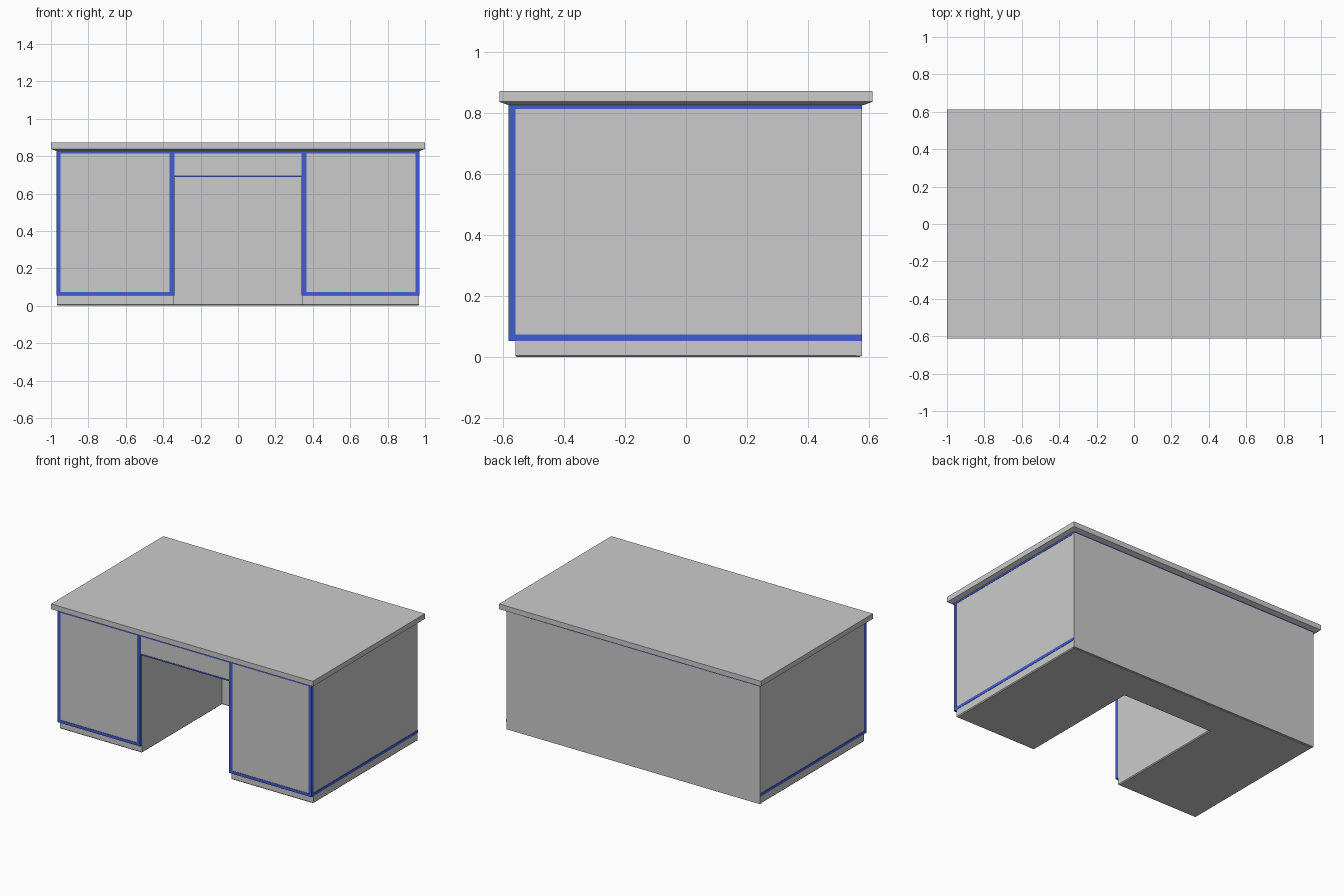
import bpy, bmesh

if "Cube" in bpy.data.objects:
    bpy.data.objects.remove(bpy.data.objects["Cube"])

blue = bpy.data.materials.new("blue_trim")
blue.diffuse_color = (0.055, 0.11, 0.65, 1)
blue.use_nodes = True
blue.node_tree.nodes["Principled BSDF"].inputs["Base Color"].default_value = blue.diffuse_color


def finish(name, bm, mat=None):
    bmesh.ops.recalc_face_normals(bm, faces=bm.faces[:])
    me = bpy.data.meshes.new(name)
    bm.to_mesh(me)
    bm.free()
    if mat:
        me.materials.append(mat)
    ob = bpy.data.objects.new(name, me)
    bpy.context.collection.objects.link(ob)
    return ob


def prism(name, pts, z0, z1, mat=None, chamfer=0):
    """Extrude an outline from z0 to z1, optionally chamfering the bottom rim."""
    bm = bmesh.new()
    f = bm.faces.new([bm.verts.new((x, y, z0)) for x, y in pts])
    r = bmesh.ops.extrude_face_region(bm, geom=[f], use_keep_orig=True)
    for v in r["geom"]:
        if isinstance(v, bmesh.types.BMVert):
            v.co.z = z1
    if chamfer:
        rim = [e for e in bm.edges if all(abs(v.co.z - z0) < 1e-6 for v in e.verts)]
        bmesh.ops.bevel(bm, geom=rim, offset=chamfer, segments=1, affect='EDGES')
    return finish(name, bm, mat)


def box(name, x0, x1, y0, y1, z0, z1, mat=None):
    return prism(name, [(x0, y0), (x1, y0), (x1, y1), (x0, y1)], z0, z1, mat)


def pair(name, x0, x1, *rest):
    box("right_" + name, x0, x1, *rest)
    box("left_" + name, -x1, -x0, *rest)


def u_shape(w, front, back, k, kback):
    return [(-w, front), (-k, front), (-k, kback), (k, kback),
            (k, front), (w, front), (w, back), (-w, back)]


W, F, P, B = 0.97, -0.583, -0.56, 0.575   # half width, frame front, panel front, back
K, KB = 0.34, 0.315                       # kneehole half width and rear wall

# Worktop with an underside that slopes in towards the carcass
bm = bmesh.new()
rings = [[bm.verts.new((sx * w, sy * d, z)) for sx, sy in ((-1, -1), (1, -1), (1, 1), (-1, 1))]
         for w, d, z in ((0.97, 0.583, 0.827), (1, 0.612, 0.838), (1, 0.612, 0.874))]
bm.faces.new(rings[0])
bm.faces.new(rings[2])
for a, b in zip(rings, rings[1:]):
    for i in range(4):
        j = (i + 1) % 4
        bm.faces.new((a[i], a[j], b[j], b[i]))
finish("worktop", bm)

# Plinth and carcass around the kneehole
prism("plinth", u_shape(W - 0.002, P, B, K + 0.001, KB), 0, 0.054, None, 0.006)
prism("carcass", u_shape(W - 0.002, P, B, K + 0.001, KB), 0.054, 0.816)
box("kneehole_ceiling", -K - 0.001, K + 0.001, P, KB, 0.692, 0.816)
box("back_panel", -W + 0.001, W - 0.001, B - 0.015, B + 0.003, 0.004, 0.822)

# Blue rails: below the worktop and along the pedestal bottoms
box("top_rail", -W, W, F, B + 0.003, 0.815, 0.828, blue)
pair("bottom_rail", K + 0.015, W, F, B + 0.002, 0.054, 0.074, blue)

# Blue front frame
pair("outer_post", W - 0.022, W, F, P, 0.054, 0.82, blue)
pair("inner_post", K, K + 0.025, F, P, 0.054, 0.82, blue)
box("apron_rail", -K, K, F, P, 0.687, 0.696, blue)

# Door and apron panels set inside the frame
pair("door", K + 0.025, W - 0.022, F + 0.002, P, 0.074, 0.816)
box("apron", -K, K, F + 0.002, P, 0.696, 0.816)
